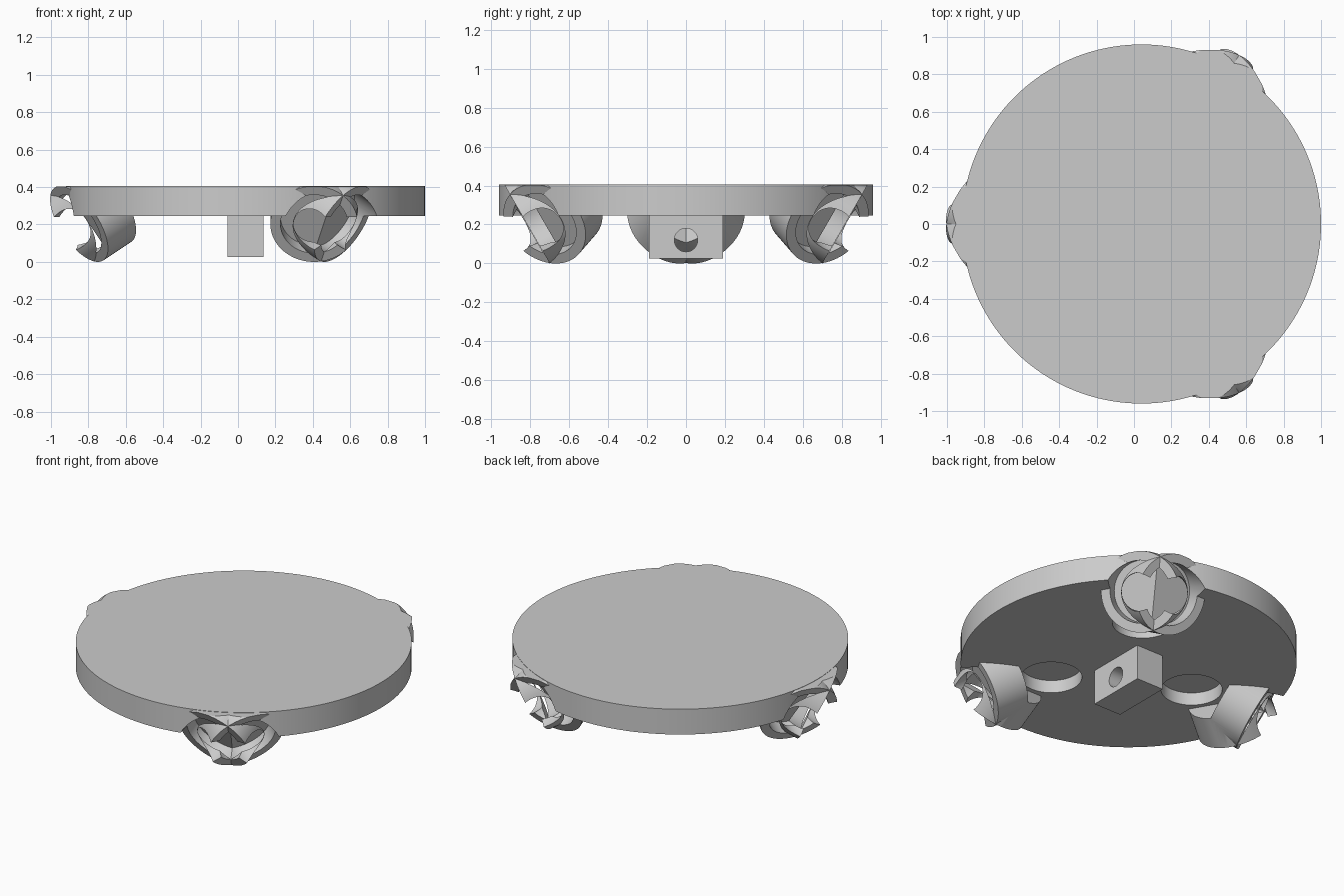
import bpy, bmesh
from math import radians
from mathutils import Matrix

if "Cube" in bpy.data.objects:
    bpy.data.objects.remove(bpy.data.objects["Cube"], do_unlink=True)

GREY = bpy.data.materials.new("plain grey")
GREY.use_nodes = True
GREY.diffuse_color = (0.6, 0.6, 0.6, 1)
GREY.node_tree.nodes["Principled BSDF"].inputs["Base Color"].default_value = (0.6, 0.6, 0.6, 1)

CENTRE = Matrix.Translation((0.04, 0, 0))
TOP, UNDER = 0.405, 0.245


def rot(angle, axis):
    return Matrix.Rotation(radians(angle), 4, axis)


def make(name, bm):
    mesh = bpy.data.meshes.new(name)
    bm.to_mesh(mesh)
    bm.free()
    mesh.materials.append(GREY)
    obj = bpy.data.objects.new(name, mesh)
    bpy.context.collection.objects.link(obj)
    return obj


def cylinder(name, radius, start, end, frame, sides=96):
    """Cylinder along the frame's z axis, from start to end."""
    bm = bmesh.new()
    place = frame @ Matrix.Translation((0, 0, (start + end) / 2))
    bmesh.ops.create_cone(bm, cap_ends=True, segments=sides, radius1=radius,
                          radius2=radius, depth=end - start, matrix=place)
    return make(name, bm)


def box(name, size, centre):
    bm = bmesh.new()
    place = Matrix.Translation(centre) @ Matrix.Diagonal((*size, 1))
    bmesh.ops.create_cube(bm, size=1, matrix=place)
    return make(name, bm)


def combine(obj, other, operation):
    """Apply a boolean and remove the helper."""
    mod = obj.modifiers.new("boolean", "BOOLEAN")
    mod.operation, mod.solver, mod.object = operation, "EXACT", other
    other.hide_render = True
    bpy.context.view_layer.update()
    graph = bpy.context.evaluated_depsgraph_get()
    mesh = bpy.data.meshes.new_from_object(obj.evaluated_get(graph))
    obj.modifiers.clear()
    obj.data = mesh
    bpy.data.objects.remove(other, do_unlink=True)


def tube_frame(angle, side):
    """Mouth of one of the paired tubes, with z pointing out and down."""
    mouth = Matrix.Translation((0.89, side * 0.09, 0.2025))
    return CENTRE @ rot(angle, "Z") @ mouth @ rot(side * 30, "Z") @ rot(120, "Y")


# Round deck
deck = cylinder("deck", 0.96, UNDER, TOP, CENTRE, 160)
parts = [deck]

for number, angle in enumerate((60, 180, 300), 1):
    frames = [tube_frame(angle, side) for side in (1, -1)]

    # Twin tube holder
    holder = cylinder(f"tube_holder_{number}", 0.234, -0.2, 0, frames[0])
    combine(holder, cylinder("second_tube", 0.234, -0.2, 0, frames[1]), "UNION")
    combine(holder, box("top_trim", (4, 4, 1), (0, 0, TOP + 0.498)), "DIFFERENCE")
    for frame in frames:
        combine(holder, cylinder("bore", 0.18, -0.08, 0.001, frame), "DIFFERENCE")
        combine(holder, cylinder("clearance", 0.11, -0.03, 0.3, frame), "DIFFERENCE")
        combine(deck, cylinder("deck_bore", 0.18, -0.08, 0.3, frame), "DIFFERENCE")
    parts.append(holder)

    # Round pocket under the deck
    pocket = CENTRE @ rot(angle, "Z") @ Matrix.Translation((0.47, 0, 0))
    combine(deck, cylinder("pocket", 0.175, 0.1, UNDER + 0.08, pocket), "DIFFERENCE")

# Central block with a cross hole
block = box("centre_block", (0.19, 0.38, 0.225), (0.04, 0, 0.1375))
across = Matrix.Translation((0.04, 0, 0.12)) @ rot(90, "Y")
combine(block, cylinder("hole", 0.06, -0.3, 0.3, across, 48), "DIFFERENCE")
parts.append(block)

# Smooth curved walls, keep edges sharp
bpy.ops.object.select_all(action="DESELECT")
for part in parts:
    part.select_set(True)
bpy.context.view_layer.objects.active = deck
bpy.ops.object.shade_smooth_by_angle(angle=radians(25))
